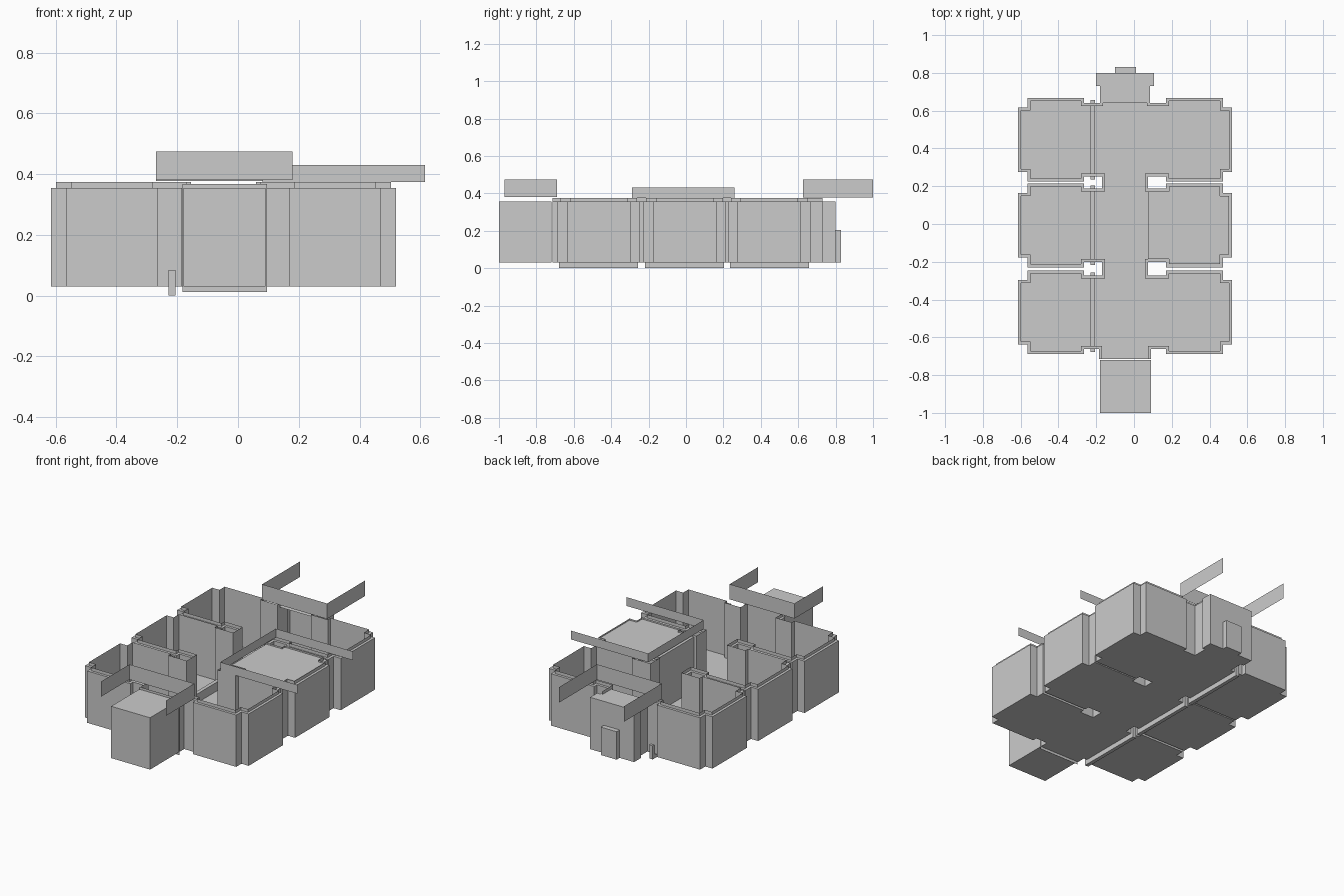
import bpy
from mathutils import Vector

if "Cube" in bpy.data.objects:
    bpy.data.objects.remove(bpy.data.objects["Cube"])

CX = -0.0475                      # symmetry axis of the floor plan
BAYS = (-0.467, -0.007, 0.446)    # bay centres along y
Z0, Z1, Z2 = 0.03, 0.355, 0.375   # floor, ledge, lip heights


def mesh(name, verts, faces):
    me = bpy.data.meshes.new(name)
    me.from_pydata(verts, [], faces)
    me.update()
    ob = bpy.data.objects.new(name, me)
    bpy.context.collection.objects.link(ob)
    return ob


def box(name, lo, hi):
    v = [(x, y, z) for x in (lo[0], hi[0]) for y in (lo[1], hi[1]) for z in (lo[2], hi[2])]
    f = [(0, 1, 3, 2), (4, 6, 7, 5), (0, 4, 5, 1), (2, 3, 7, 6), (0, 2, 6, 4), (1, 5, 7, 3)]
    return mesh(name, v, f)


def plate(name, pts, z):
    return mesh(name, [(x, y, z) for x, y in pts], [tuple(range(len(pts)))])


def strips(name, rows):
    """Join successive rows of points with quads."""
    n = len(rows[0])
    verts = [p for r in rows for p in r]
    faces = [(k * n + i, k * n + i + 1, (k + 1) * n + i + 1, (k + 1) * n + i)
             for k in range(len(rows) - 1) for i in range(n - 1)]
    return mesh(name, verts, faces)


def curtain(name, pts, za, zb):
    return strips(name, [[(x, y, z) for x, y in pts] for z in (za, zb)])


def inset(pts, d):
    """Offset an open right-angled path to its left."""
    out = []
    for i, p in enumerate(pts):
        n = Vector((0, 0))
        dirs = set()
        for a, b in ((i - 1, i), (i, i + 1)):
            if a >= 0 and b < len(pts):
                t = (Vector(pts[b]) - Vector(pts[a])).normalized()
                dirs.add((round(-t.y), round(t.x)))
        for q in dirs:
            n += Vector(q)
        out.append((p[0] + n.x * d, p[1] + n.y * d))
    return out


def flip(pts):
    return [(2 * CX - x, y) for x, y in pts]


def bay(c):
    half = [(0.075, 0.195), (0.17, 0.195), (0.17, 0.222), (0.47, 0.222), (0.47, 0.17), (0.52, 0.17)]
    return [(x, c - y) for x, y in half] + [(x, c + y) for x, y in reversed(half)]


# Plan outline of the right half, running front to back
path = [(0.09, -0.715), (0.09, -0.662)] + [p for c in BAYS for p in bay(c)] + [(0.085, 0.641), (0.085, 0.73)]
path[2:3] = []
path[1] = (0.09, BAYS[0] - 0.195)
path[-2:-1] = [(0.085, BAYS[2] + 0.195)]
path.pop(-3)
lobby = [(0.085, 0.73), (0.105, 0.73), (0.105, 0.80)]

# Walls: outer face, ledge and raised inner lip
inner = inset(path, 0.016)
for name, out, inn in (("right_walls", path, inner), ("left_walls", flip(path), flip(inner))):
    strips(name, [[(x, y, Z0) for x, y in out], [(x, y, Z1) for x, y in out],
                  [(x, y, Z1) for x, y in inn]])
    curtain(name + "_inner", inn, Z0, Z2)

# Floor
full = path + lobby[1:]
plate("floor", full + flip(full)[::-1], Z0)

# Rear lobby with roof and outer door
curtain("lobby_walls", lobby + flip(lobby)[::-1], Z0, Z1)
back = [(0.085, 0.641)] + lobby
plate("lobby_roof", back + flip(back)[::-1], Z1)
box("rear_door", (-0.10, 0.80, Z0), (0.01, 0.83, 0.205))

# Front entrance block and its door
box("front_block", (-0.18, -1.0, Z0), (0.09, -0.72, Z1))
curtain("front_door", [(-0.182, -0.715), (0.095, -0.715)], 0.013, 0.367)

# Closed middle bay on the right
mid = bay(BAYS[1])
plate("middle_bay_roof", inset(mid, 0.016), 0.365)
curtain("middle_bay_door", [mid[0], mid[-1]], Z0, 0.365)

# Low thresholds between the corridor and the left bays
for c in BAYS:
    box("threshold", (-0.229, c - 0.211, 0.0), (-0.206, c + 0.211, 0.085))

# Three-sided parapet screens over the closed blocks
curtain("front_screen", [(-0.27, -0.97), (-0.27, -0.69), (0.18, -0.69), (0.18, -0.97)], 0.38, 0.475)
curtain("rear_screen", [(-0.27, 1.0), (-0.27, 0.625), (0.18, 0.625), (0.18, 1.0)], 0.378, 0.475)
curtain("side_screen", [(0.615, -0.29), (0.08, -0.29), (0.08, 0.26), (0.615, 0.26)], 0.375, 0.43)
